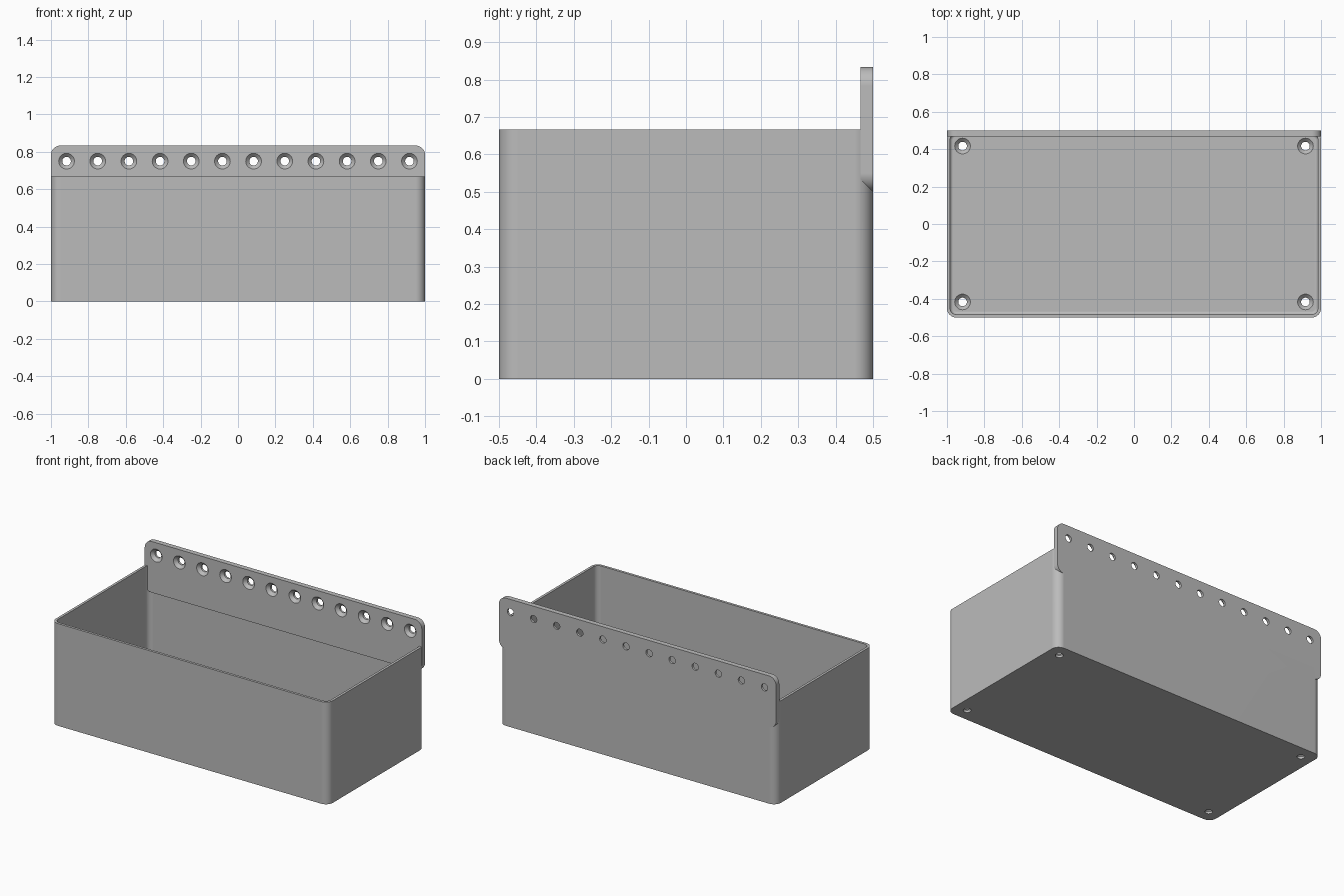
import bpy, bmesh
from math import sin, cos, pi, radians
from mathutils import Matrix, Vector

if "Cube" in bpy.data.objects:
    bpy.data.objects.remove(bpy.data.objects["Cube"], do_unlink=True)

MM = 1 / 60                       # the longest side is 120 units of this size
WALL, SHEET, RADIUS = MM, 2 * MM, 3 * MM
HEIGHT = 40 * MM

grey = bpy.data.materials.new("plain grey")
grey.use_nodes = True
colour = (0.5, 0.5, 0.5, 1)
grey.diffuse_color = colour
grey.node_tree.nodes["Principled BSDF"].inputs["Base Color"].default_value = colour


def make_object(name, bm):
    bmesh.ops.recalc_face_normals(bm, faces=bm.faces)
    mesh = bpy.data.meshes.new(name)
    bm.to_mesh(mesh)
    bm.free()
    mesh.materials.append(grey)
    obj = bpy.data.objects.new(name, mesh)
    bpy.context.collection.objects.link(obj)
    return obj


def rounded_rect(w, d, r, steps=10):
    pts = []
    for k, (sx, sy) in enumerate([(1, 1), (-1, 1), (-1, -1), (1, -1)]):
        for i in range(steps + 1):
            a = (k + i / steps) * pi / 2
            pts.append((sx * (w / 2 - r) + r * cos(a), sy * (d / 2 - r) + r * sin(a)))
    return pts


def loft(bm, outlines):
    """Skin a stack of (points, z) outlines and cap both ends."""
    rings = [[bm.verts.new((x, y, z)) for x, y in pts] for pts, z in outlines]
    for a, b in zip(rings, rings[1:]):
        for i in range(len(a)):
            j = (i + 1) % len(a)
            bm.faces.new((a[i], a[j], b[j], b[i]))
    bm.faces.new(rings[0])
    bm.faces.new(rings[-1])


def inset_outline(t):
    return rounded_rect(2 - 2 * t, 1 - 2 * t, RADIUS - t)


# Open tray with thin walls and a small fillet around the floor
bm = bmesh.new()
stack = [(inset_outline(0), 0), (inset_outline(0), HEIGHT), (inset_outline(WALL), HEIGHT)]
for i in range(6):
    a = i / 5 * pi / 2
    stack.append((inset_outline(WALL + MM * (1 - cos(a))), SHEET + MM * (1 - sin(a))))
loft(bm, stack)
tray = make_object("tray", bm)

# Mounting plate along the back, standing above the rim
bm = bmesh.new()
low, high = 30 * MM, 50 * MM
outline = rounded_rect(2, high - low, RADIUS)
loft(bm, [(outline, 0), (outline, SHEET)])
bm.transform(Matrix.Translation((0, 0.5, (low + high) / 2)) @ Matrix.Rotation(radians(90), 4, "X"))
plate = make_object("mounting_plate", bm)


# Countersunk screw holes: wide end on the inner face of each sheet
def screw_hole(bm, place):
    wide, narrow, depth = 0.042, 0.023, 0.019
    part = bmesh.new()
    stack = [(wide, 0.02), (wide, 0), (narrow, -depth), (narrow, -0.06)]
    circle = [(cos(i * pi / 16), sin(i * pi / 16)) for i in range(32)]
    loft(part, [([(r * x, r * y) for x, y in circle], z) for r, z in stack])
    part.transform(place)
    temp = bpy.data.meshes.new("hole")
    part.to_mesh(temp)
    part.free()
    bm.from_mesh(temp)
    bpy.data.meshes.remove(temp)


bm = bmesh.new()
for i in range(12):
    spot = Vector((-55 * MM + i * 10 * MM, 0.5 - SHEET, 45 * MM))
    screw_hole(bm, Matrix.Translation(spot) @ Matrix.Rotation(radians(90), 4, "X"))
for x in (-55 * MM, 55 * MM):
    for y in (-25 * MM, 25 * MM):
        screw_hole(bm, Matrix.Translation((x, y, SHEET)))
holes = make_object("screw_hole_cutter", bm)
holes.hide_render = True


def combine(target, other, operation):
    mod = target.modifiers.new(operation, "BOOLEAN")
    mod.operation, mod.object, mod.solver = operation, other, "EXACT"
    bpy.ops.object.select_all(action="DESELECT")
    bpy.context.view_layer.objects.active = target
    target.select_set(True)
    bpy.ops.object.modifier_apply(modifier=mod.name)
    bpy.data.objects.remove(other, do_unlink=True)


combine(tray, plate, "UNION")
combine(tray, holes, "DIFFERENCE")
tray.name = "wall_mounted_tray"

# Smooth the rounded corners and keep the flats even
bpy.ops.object.shade_smooth_by_angle(angle=radians(30))
normals = tray.modifiers.new("even_normals", "WEIGHTED_NORMAL")
normals.keep_sharp = True
